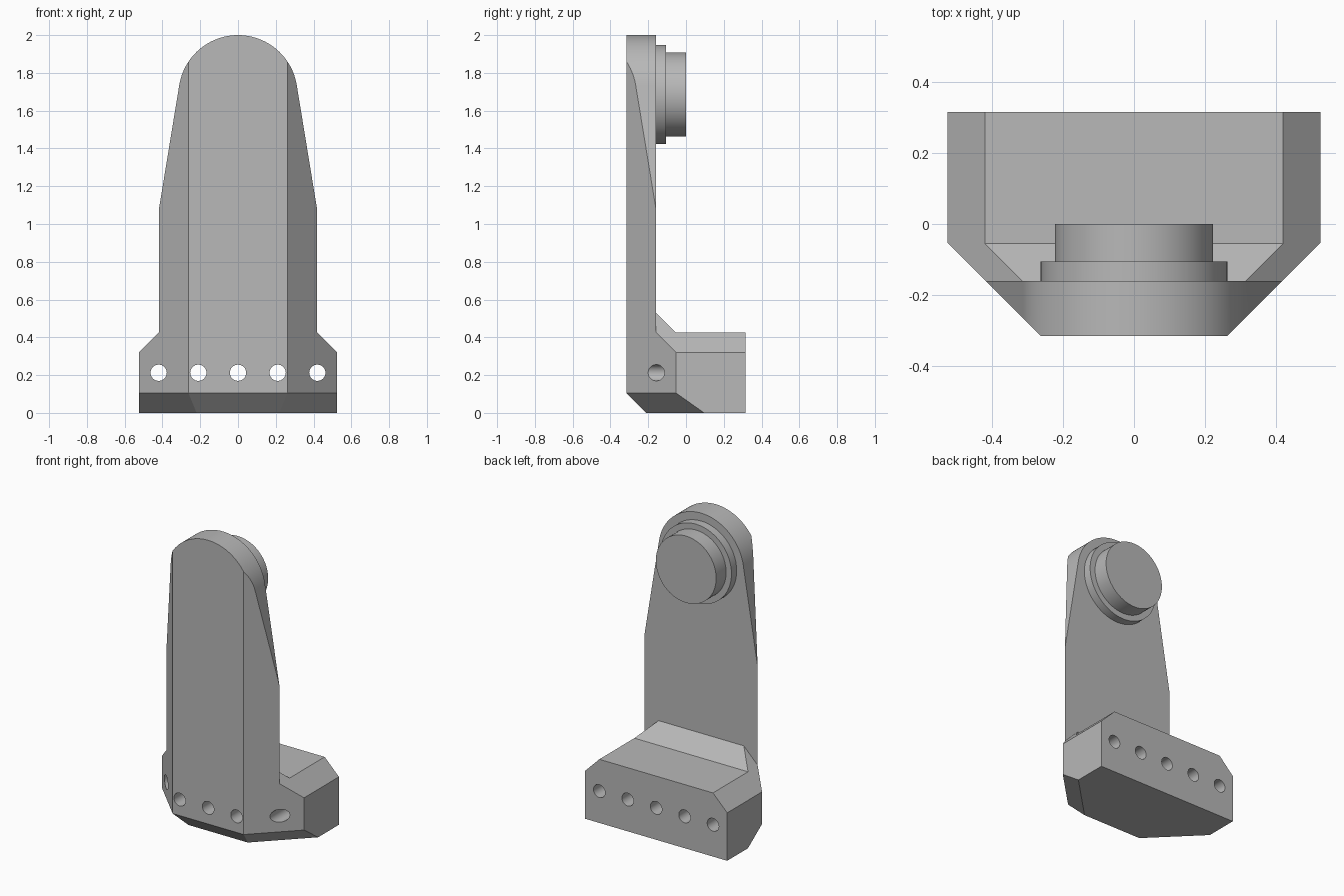
import bpy, bmesh, math
from mathutils import Vector, Matrix

if "Cube" in bpy.data.objects:
    bpy.data.objects.remove(bpy.data.objects["Cube"], do_unlink=True)

grey = bpy.data.materials.new("plain grey")
grey.use_nodes = True
colour = (0.48, 0.48, 0.48, 1)
grey.diffuse_color = colour
grey.node_tree.nodes["Principled BSDF"].inputs["Base Color"].default_value = colour

HW = 0.525            # half width of the base
FRONT, WALL, BACK = -0.315, -0.16, 0.315
HUB_Z, R = 1.685, 0.315
CH = 0.105            # chamfer size


def add_object(name, bm):
    bmesh.ops.recalc_face_normals(bm, faces=bm.faces[:])
    mesh = bpy.data.meshes.new(name)
    bm.to_mesh(mesh)
    bm.free()
    mesh.materials.append(grey)
    ob = bpy.data.objects.new(name, mesh)
    bpy.context.collection.objects.link(ob)
    return ob


def prism(points, push):
    bm = bmesh.new()
    face = bm.faces.new([bm.verts.new(p) for p in points])
    new = bmesh.ops.extrude_face_region(bm, geom=[face])["geom"]
    bmesh.ops.translate(bm, vec=push, verts=[v for v in new if isinstance(v, bmesh.types.BMVert)])
    bmesh.ops.recalc_face_normals(bm, faces=bm.faces[:])
    return bm


def slice_off(bm, point, normal):
    # remove everything on the normal's side and cap the cut
    cut = bmesh.ops.bisect_plane(bm, geom=bm.verts[:] + bm.edges[:] + bm.faces[:], dist=1e-5,
                                 plane_co=point, plane_no=normal, clear_outer=True)["geom_cut"]
    edges = [e for e in cut if isinstance(e, bmesh.types.BMEdge) and e.is_boundary]
    bmesh.ops.holes_fill(bm, edges=edges, sides=0)


def boolean(ob, other, operation):
    mod = ob.modifiers.new("join", "BOOLEAN")
    mod.object, mod.operation, mod.solver = other, operation, "EXACT"
    bpy.context.view_layer.objects.active = ob
    bpy.ops.object.modifier_apply(modifier=mod.name)
    bpy.data.objects.remove(other, do_unlink=True)


def cylinder(name, radius, x, z, y0, y1, sides):
    bm = bmesh.new()
    place = Matrix.Translation((x, (y0 + y1) / 2, z)) @ Matrix.Rotation(math.pi / 2, 4, "X")
    bmesh.ops.create_cone(bm, cap_ends=True, segments=sides, radius1=radius, radius2=radius,
                          depth=y1 - y0, matrix=place)
    return add_object(name, bm)


def smooth(ob):
    bpy.ops.object.select_all(action="DESELECT")
    ob.select_set(True)
    bpy.context.view_layer.objects.active = ob
    bpy.ops.object.shade_smooth_by_angle(angle=math.radians(25))


# upright plate: right half of the outline, arc, then the mirrored half
side = [(HW, 0), (HW, 0.32), (HW - CH, 0.425), (HW - CH, 1.07)]
start = math.radians(9.3)
arc = [start + (math.pi - 2 * start) * i / 48 for i in range(49)]
outline = side + [(R * math.cos(a), HUB_Z + R * math.sin(a)) for a in arc]
outline += [(-x, z) for x, z in reversed(side)]
bracket = add_object("bracket", prism([(x, FRONT, z) for x, z in outline], (0, WALL - FRONT, 0)))

# base block with the sloped gusset against the plate
profile = [(-0.25, 0), (BACK, 0), (BACK, 0.425), (WALL + CH, 0.425), (WALL, 0.53), (-0.25, 0.53)]
bm = prism([(-HW, y, z) for y, z in profile], (2 * HW, 0, 0))
for s in (-1, 1):
    slice_off(bm, (s * HW, 0, 0.32), Vector((s, 0, 1)).normalized())
boolean(bracket, add_object("base", bm), "UNION")

# corner chamfers and the bottom front bevels
bm = bmesh.new()
bm.from_mesh(bracket.data)
for s in (-1, 1):
    slice_off(bm, (s * 0.2625, FRONT, 0), Vector((s, -1, 0)).normalized())
slice_off(bm, (0, FRONT, CH), Vector((0, -1, -1)).normalized())
for s in (-1, 1):
    slice_off(bm, (s * 0.2625, FRONT, CH), Vector((s, -1, -math.sqrt(2))).normalized())
bmesh.ops.dissolve_limit(bm, angle_limit=0.005, verts=bm.verts[:], edges=bm.edges[:])
bmesh.ops.recalc_face_normals(bm, faces=bm.faces[:])
bm.to_mesh(bracket.data)
bm.free()

# row of bolt holes through the base
for i in range(-2, 3):
    boolean(bracket, cylinder("hole_cutter", 0.043, i * 0.21, 0.2125, -0.5, 0.5, 32), "DIFFERENCE")
smooth(bracket)

# stepped boss on the back of the plate
smooth(cylinder("boss_collar", 0.2625, 0, HUB_Z, WALL - 0.02, -0.105, 64))
smooth(cylinder("boss_pin", 0.223, 0, HUB_Z, -0.125, 0, 64))
